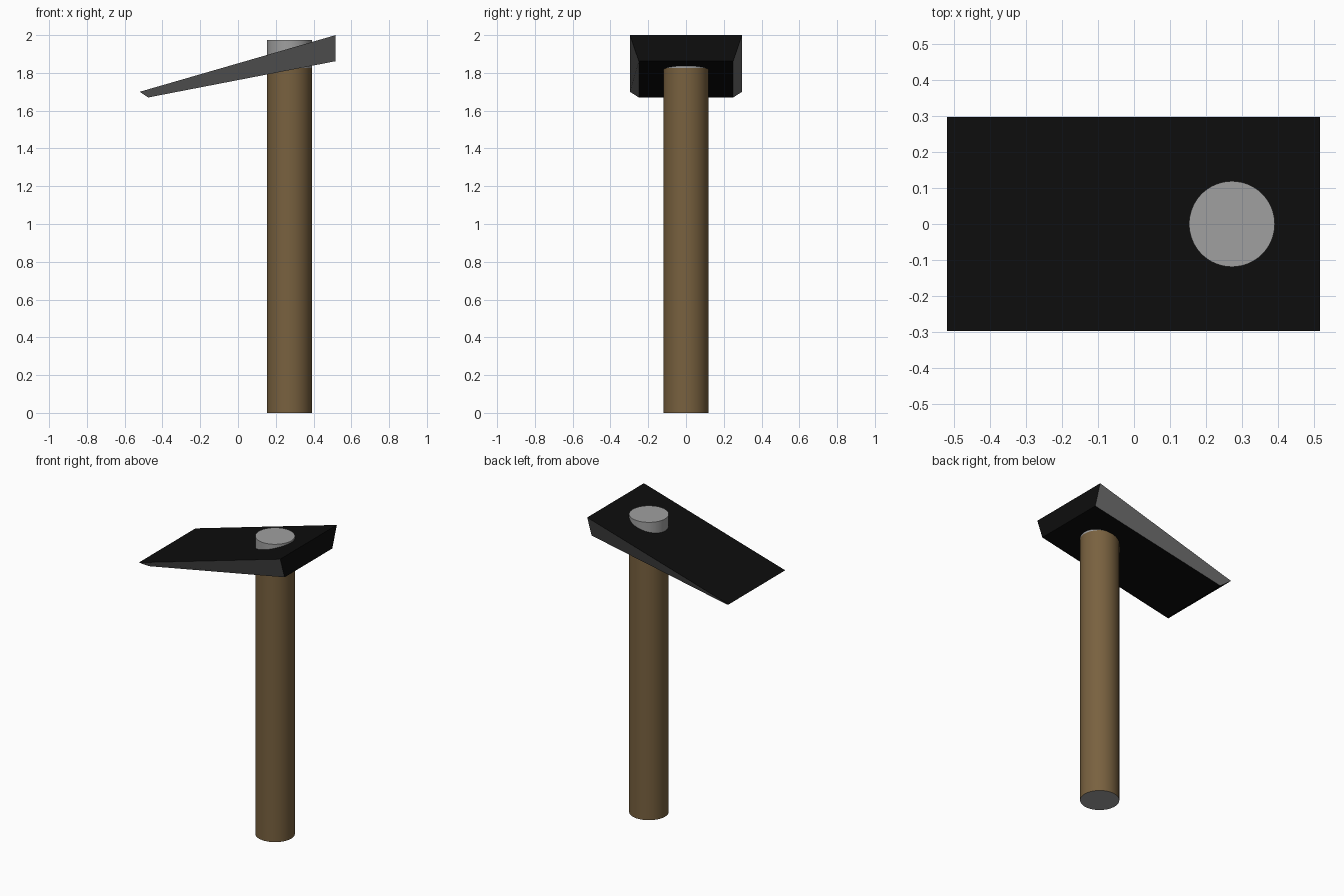
import bpy
import bmesh
import math

cube = bpy.data.objects.get("Cube")
if cube:
    bpy.data.objects.remove(cube, do_unlink=True)


def material(name, color):
    mat = bpy.data.materials.new(name)
    mat.use_nodes = True
    rgba = (*color, 1.0)
    mat.diffuse_color = rgba
    mat.node_tree.nodes["Principled BSDF"].inputs["Base Color"].default_value = rgba
    return mat


black = material("black metal", (0.004, 0.004, 0.004))
grey = material("bare grey", (0.35, 0.35, 0.35))
steel = material("dark steel", (0.15, 0.15, 0.15))
wood = material("brown wood", (0.19, 0.12, 0.05))

POST_X, POST_R = 0.272, 0.119


# Round post section: smooth side, flat caps
def post(name, bottom, top, side, cap):
    bpy.ops.mesh.primitive_cylinder_add(
        vertices=64, radius=POST_R, depth=top - bottom,
        location=(POST_X, 0, (bottom + top) / 2))
    obj = bpy.context.object
    obj.name = name
    obj.data.materials.append(side)
    obj.data.materials.append(cap)
    for face in obj.data.polygons:
        face.material_index = int(abs(face.normal.z) > 0.5)
    bpy.ops.object.shade_smooth_by_angle(angle=math.radians(40))
    return obj


post("handle", 0, 1.825, wood, grey)
post("handle_tip", 1.825, 1.975, grey, grey)

# Sloping wedge head: side profile in x and z, narrower along its lower edge
profile = [(-0.52, 1.70, 0.297), (-0.475, 1.67, 0.25),
           (0.517, 1.862, 0.25), (0.517, 2.0, 0.297)]
bm = bmesh.new()
front = [bm.verts.new((x, -w, z)) for x, z, w in profile]
back = [bm.verts.new((x, w, z)) for x, z, w in profile]
sides = [bm.faces.new(front), bm.faces.new(back[::-1])]
for i in range(len(profile)):
    j = (i + 1) % len(profile)
    bm.faces.new((front[j], front[i], back[i], back[j]))
for face in sides:
    face.material_index = 1
bmesh.ops.recalc_face_normals(bm, faces=bm.faces)
mesh = bpy.data.meshes.new("hammer_head")
bm.to_mesh(mesh)
bm.free()
mesh.materials.append(black)
mesh.materials.append(steel)
head = bpy.data.objects.new("hammer_head", mesh)
bpy.context.collection.objects.link(head)
